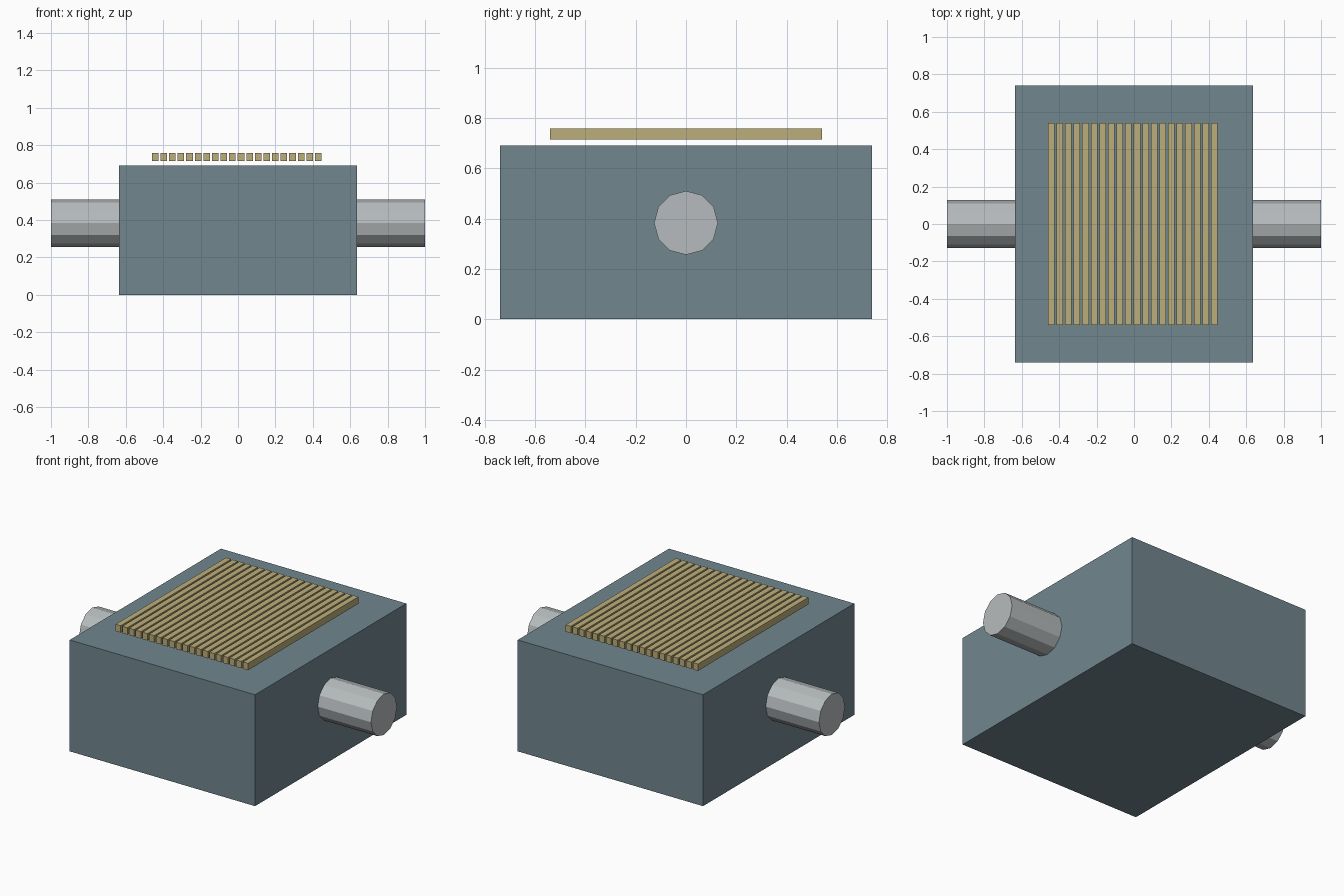
import bpy
from math import pi

cube = bpy.data.objects.get("Cube")
if cube:
    bpy.data.objects.remove(cube, do_unlink=True)


def material(name, colour):
    mat = bpy.data.materials.new(name)
    mat.use_nodes = True
    rgba = (*colour, 1)
    mat.diffuse_color = rgba
    mat.node_tree.nodes["Principled BSDF"].inputs["Base Color"].default_value = rgba
    return mat


def finish(name, mat):
    obj = bpy.context.object
    obj.name = obj.data.name = name
    obj.data.materials.append(mat)
    return obj


def box(name, centre, size, mat):
    bpy.ops.mesh.primitive_cube_add(size=1, location=centre)
    bpy.context.object.scale = size
    bpy.ops.object.transform_apply(location=False, rotation=False, scale=True)
    return finish(name, mat)


blue_grey = material("blue grey paint", (0.165, 0.24, 0.275))
light_grey = material("light grey metal", (0.47, 0.5, 0.51))
tan = material("tan slats", (0.5, 0.42, 0.195))

# Main housing
box("housing", (0, 0, 0.345), (1.27, 1.48, 0.69), blue_grey)

# Twelve-sided pipe stubs, one on each side
for side, sign in (("left", 1), ("right", -1)):
    bpy.ops.mesh.primitive_cylinder_add(
        vertices=12, radius=0.127, depth=0.4,
        location=(sign * 0.8, 0, 0.383), rotation=(0, pi / 2, 0))
    finish(side + "_pipe", light_grey)

# Row of slats floating just above the housing
slat = box("slats", (-0.443, 0, 0.736), (0.035, 1.08, 0.043), tan)
row = slat.modifiers.new("row", "ARRAY")
row.count = 20
row.use_relative_offset = False
row.use_constant_offset = True
row.constant_offset_displace = (0.0459, 0, 0)
